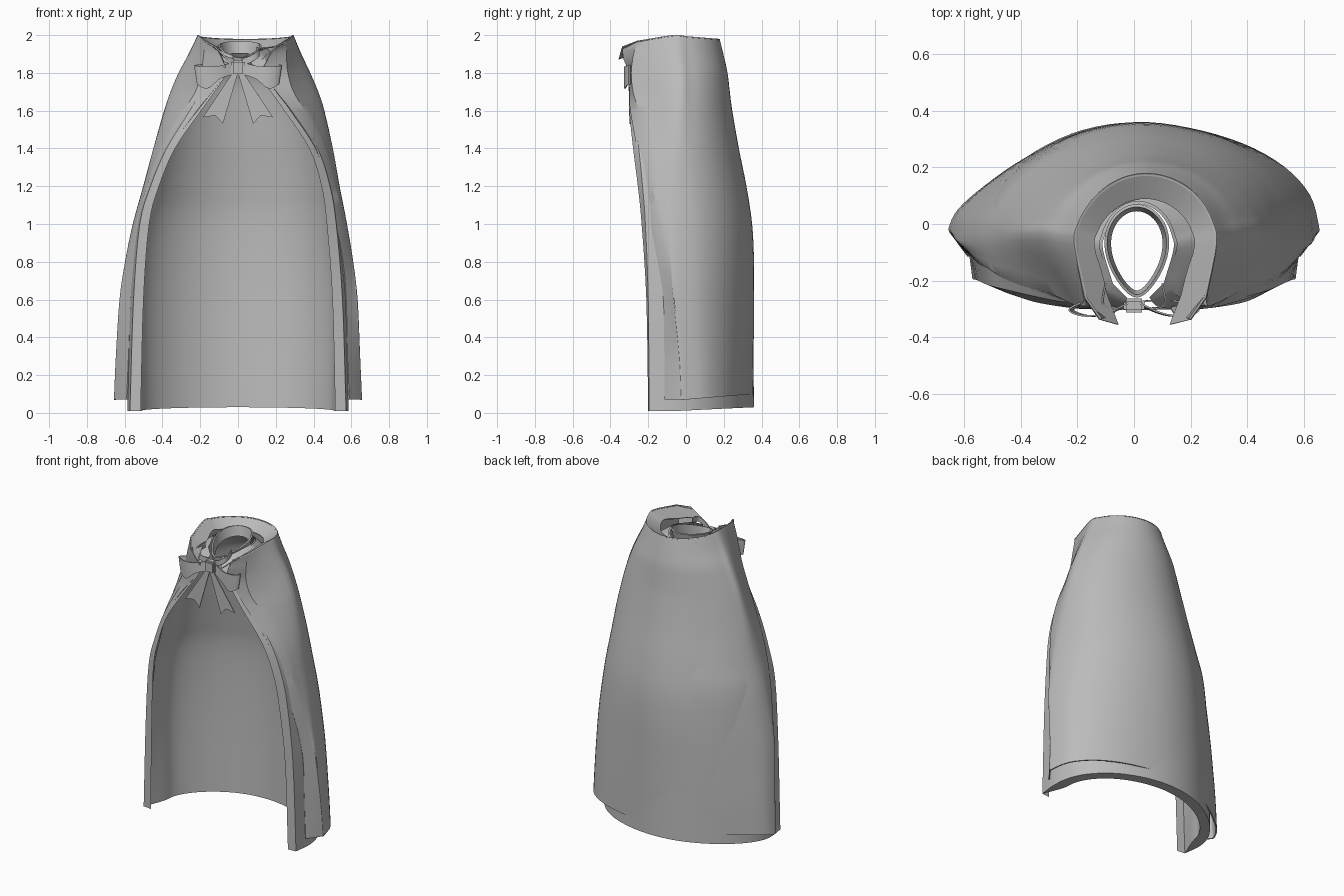
import bpy, bmesh, math
from mathutils import Vector

cube = bpy.data.objects.get("Cube")
if cube:
    bpy.data.objects.remove(cube)

cloth = bpy.data.materials.new("grey cloth")
cloth.use_nodes = True
GREY = (0.5, 0.5, 0.5, 1)
cloth.diffuse_color = GREY
cloth.node_tree.nodes["Principled BSDF"].inputs["Base Color"].default_value = GREY


def spline(pts, n):
    """Smooth open curve through points of any dimension."""
    pts = [Vector(p) for p in pts]
    ext = [2 * pts[0] - pts[1]] + pts + [2 * pts[-1] - pts[-2]]
    out = []
    for a, b, c, d in zip(ext, ext[1:], ext[2:], ext[3:]):
        for k in range(n):
            t = k / n
            out.append(0.5 * (2 * b + (c - a) * t + (2 * a - 5 * b + 4 * c - d) * t * t
                              + (3 * b - a - 3 * c + d) * t ** 3))
    return out + [pts[-1]]


def finish(name, bm, thickness=0.0, offset=-1):
    mesh = bpy.data.meshes.new(name)
    bm.to_mesh(mesh)
    bm.free()
    mesh.materials.append(cloth)
    ob = bpy.data.objects.new(name, mesh)
    bpy.context.collection.objects.link(ob)
    bpy.ops.object.select_all(action='DESELECT')
    ob.select_set(True)
    bpy.context.view_layer.objects.active = ob
    if thickness:
        mod = ob.modifiers.new("thickness", 'SOLIDIFY')
        mod.thickness = thickness
        mod.offset = offset
        bpy.ops.object.modifier_apply(modifier=mod.name)
    bpy.ops.object.shade_smooth_by_angle(angle=math.radians(30))


def sheet(name, grid, thickness=0.0, closed=False, offset=-1):
    """Skin a grid of rows of points."""
    bm = bmesh.new()
    rows = [[bm.verts.new(p) for p in row] for row in grid]
    for a, b in zip(rows, rows[1:]):
        n = len(a)
        for j in range(n if closed else n - 1):
            k = (j + 1) % n
            bm.faces.new((a[j], a[k], b[k], b[j]))
    finish(name, bm, thickness, offset)


def section(row, hem, pinch):
    """One level of a cape: half ellipse behind, trim strips in front."""
    z, cx, w, yb, ys, xc, yc, xf, yf = row
    lift = max(z - 1.8, 0)

    def half(s, dent):
        pts = [Vector((s * xc, yc, z - 0.15 * lift))]
        for deg in (90, 72, 54, 36, 18):
            a = math.radians(deg)
            sn, cs = math.sin(a), math.cos(a)
            pts.append(Vector((s * w * sn, ys + (yb - ys) * cs - dent * w * w * sn * sn * cs,
                               z + (hem - 0.1 * lift) * cs)))
        return pts

    back = [Vector((0, yb, z - 0.1 * lift + hem))]
    curve = spline(half(-1, pinch) + back + half(1, 0)[::-1], 4)
    edges = [Vector((s * xf, yf, z - 0.3 * lift)) for s in (-1, 1)]
    return [p + Vector((cx, 0, 0)) for p in [edges[0]] + curve + [edges[1]]]


def cape(rows, hem, pinch):
    levels = spline(rows, 4)
    last = len(levels) - 1
    return [section(r, hem * (i / last) ** 8, pinch) for i, r in enumerate(levels)]


# Outer cape: z, centre x, half width, back y, side y, trim corner, front edge
outer = cape([
    (2.00, .04, .252, .178, -.07, .215, -.26, .16, -.338),
    (1.90, .037, .295, .20, -.07, .22, -.28, .12, -.33),
    (1.80, .034, .343, .22, -.06, .23, -.29, .10, -.30),
    (1.70, .034, .385, .232, -.06, .26, -.28, .17, -.30),
    (1.60, .033, .42, .245, -.06, .32, -.25, .25, -.295),
    (1.40, .027, .475, .28, -.06, .43, -.20, .385, -.26),
    (1.20, .018, .52, .32, -.06, .50, -.175, .45, -.23),
    (1.00, .01, .567, .35, -.06, .55, -.14, .51, -.19),
    (.80, .006, .604, .36, -.06, .59, -.10, .55, -.15),
    (.60, .003, .63, .36, -.05, .62, -.07, .57, -.12),
    (.30, 0, .645, .358, -.02, .642, -.04, .58, -.115),
    (.07, 0, .655, .355, -.01, .653, -.03, .59, -.115)], 0.03, 0.42)
sheet("outer_cape", outer, 0.008)

# Inner cape, longer, reaching up to the neck and further to the front
inner_rows = [
    (1.93, .015, .135, .08, -.09, .09, -.21, .04, -.26),
    (1.88, .018, .20, .12, -.08, .13, -.25, .05, -.28),
    (1.82, .022, .28, .17, -.07, .16, -.27, .07, -.295),
    (1.74, .025, .345, .205, -.06, .20, -.275, .12, -.30),
    (1.60, .025, .40, .23, -.06, .28, -.275, .22, -.30),
    (1.40, .022, .455, .265, -.06, .40, -.25, .355, -.28),
    (1.20, .012, .50, .305, -.06, .475, -.23, .43, -.255),
    (1.00, 0, .54, .335, -.06, .52, -.215, .47, -.235),
    (.60, 0, .575, .352, -.06, .553, -.20, .50, -.21),
    (.01, 0, .585, .36, -.06, .572, -.195, .515, -.20)]
shell = cape(inner_rows, 0.02, 0.2)
sheet("inner_cape", shell)

# Lining inside the inner cape, and the hem that joins the two
lining_rows = []
for z, cx, w, yb, *front in inner_rows:
    gap = 0.01 + 0.03 * (1.93 - z)
    lining_rows.append((z, cx, w - gap, yb - gap, *front))
lining = cape(lining_rows, 0.02, 0.2)
sheet("lining", [row[::-1] for row in lining])
sheet("hem", [shell[-1], lining[-1]])

# Collar turned inward from the top rim
rim = outer[0]
inner = []
for p in rim:
    front = min(max((-p.y - 0.1) / 0.24, 0), 1)
    inner.append(Vector((0.03 + (p.x - 0.03) * (0.7 - 0.14 * front),
                         -0.1 + (p.y + 0.1) * (0.68 + 0.4 * front),
                         p.z - 0.05 - 0.015 * front)))
sheet("collar", [inner, rim], 0.006)


# Neck ribbon: a teardrop band that narrows towards the knot
def neck_ring(rx, ry, z_back, z_front):
    ring = []
    for k in range(48):
        a = 2 * math.pi * k / 48
        front = (1 - math.cos(a)) / 2
        ring.append((0.01 + rx * math.sin(a) * (1 - 0.4 * front ** 2),
                     -0.095 + ry * math.cos(a),
                     z_back + (z_front - z_back) * front ** 1.5))
    return ring


sheet("neck_ribbon", [neck_ring(.125, .165, 1.965, 1.88),
                      neck_ring(.11, .15, 1.90, 1.82)], 0.01, True)

# Bow loops, tails and ties, mirrored left and right
loop = spline([(.02, -.285, 1.825, .03), (.10, -.318, 1.802, .034),
               (.17, -.325, 1.775, .058), (.222, -.305, 1.79, .05),
               (.18, -.28, 1.79, .055), (.10, -.27, 1.805, .034),
               (.02, -.275, 1.825, .03)], 5)
tail = [(0, 1.80), (.03, 1.80), (.185, 1.565), (.12, 1.575), (.08, 1.53)]
tie = spline([(.02, -.28, 1.855), (.07, -.30, 1.875), (.11, -.28, 1.905),
              (.10, -.21, 1.92)], 5)
for side, s in (("left", 1), ("right", -1)):
    sheet(side + "_bow_loop",
          [[(s * (p[0] + k * 0.15 * p[3]), p[1], p[2] + k * p[3]) for p in loop]
           for k in (1, -1)], 0.006, offset=0)
    sheet(side + "_tie",
          [[(s * p.x, p.y, p.z + h) for p in tie] for h in (.018, -.018)],
          0.006, offset=0)
    bm = bmesh.new()
    bm.faces.new([bm.verts.new((s * x, -.302 + (1.8 - z) * .02, z)) for x, z in tail])
    finish(side + "_bow_tail", bm, 0.006, 0)

# Knot
bm = bmesh.new()
bmesh.ops.create_cube(bm, size=1)
for v in bm.verts:
    v.co = Vector((v.co.x * .075, v.co.y * .05 - .288, v.co.z * .08 + 1.828))
bmesh.ops.bevel(bm, geom=bm.edges[:], offset=.01, segments=2, affect='EDGES')
finish("bow_knot", bm)
